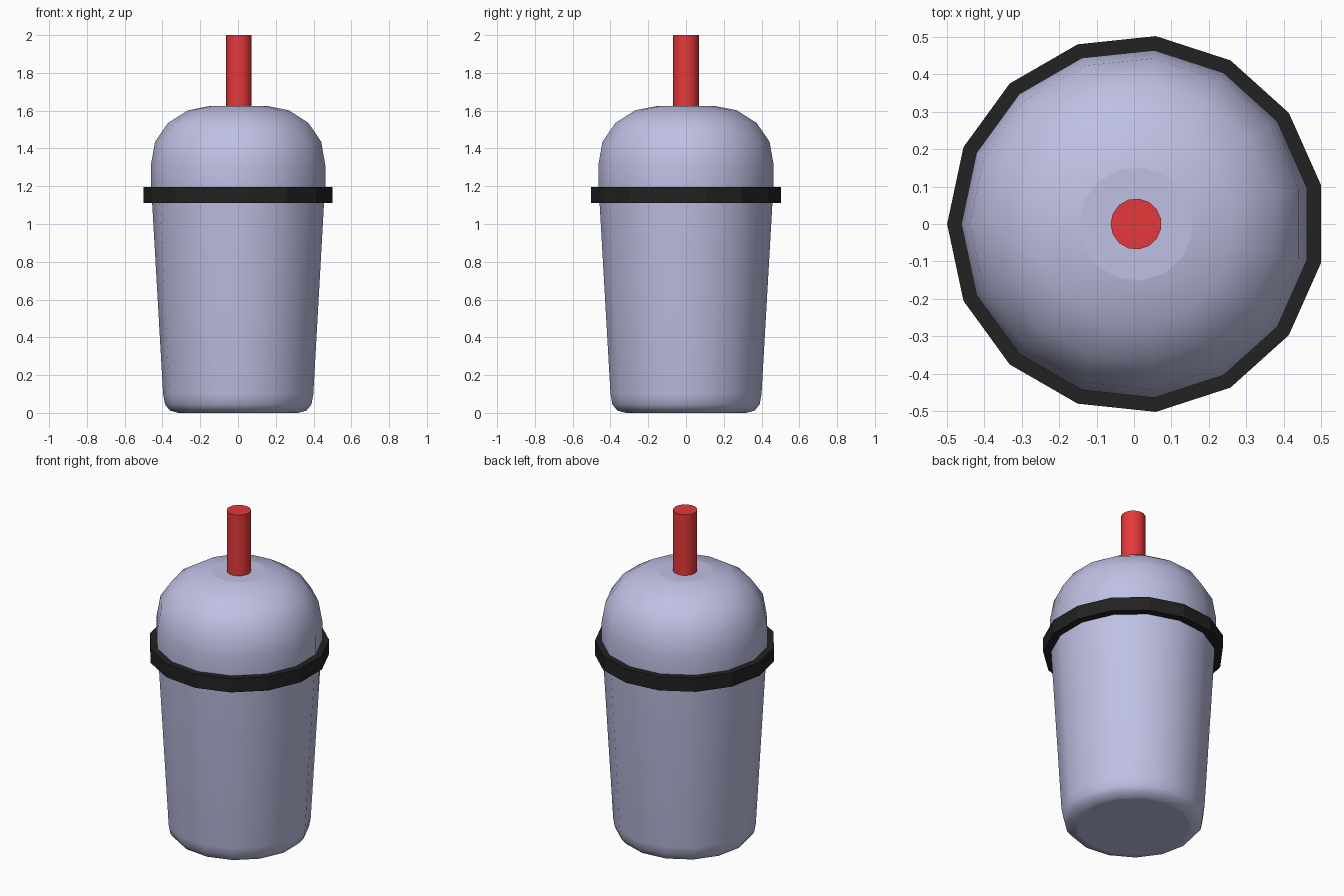
import bpy, bmesh, math

if "Cube" in bpy.data.objects:
    bpy.data.objects.remove(bpy.data.objects["Cube"])

SIDES = 15
CX = 0.0055  # odd-sided rings sit slightly off the bounding-box centre


def material(name, rgb):
    m = bpy.data.materials.new(name)
    m.diffuse_color = (*rgb, 1)
    m.use_nodes = True
    m.node_tree.nodes["Principled BSDF"].inputs["Base Color"].default_value = m.diffuse_color
    return m


def lathe(name, profile, mat, closed=False, smooth_angle=None):
    """Revolve (radius, z) points, with flat caps or as a closed ring."""
    bm = bmesh.new()
    rings = []
    for r, z in profile:
        ring = []
        for i in range(SIDES):
            a = math.pi + i * 2 * math.pi / SIDES
            ring.append(bm.verts.new((CX + r * math.cos(a), r * math.sin(a), z)))
        rings.append(ring)
    pairs = list(zip(rings, rings[1:]))
    if closed:
        pairs.append((rings[-1], rings[0]))
    for lo, hi in pairs:
        for i in range(SIDES):
            j = (i + 1) % SIDES
            bm.faces.new((lo[i], lo[j], hi[j], hi[i]))
    if not closed:
        bm.faces.new(rings[0][::-1])
        bm.faces.new(rings[-1])
    bmesh.ops.recalc_face_normals(bm, faces=bm.faces)
    me = bpy.data.meshes.new(name)
    bm.to_mesh(me)
    bm.free()
    ob = bpy.data.objects.new(name, me)
    bpy.context.collection.objects.link(ob)
    me.materials.append(mat)
    if smooth_angle:
        bpy.ops.object.select_all(action='DESELECT')
        ob.select_set(True)
        bpy.context.view_layer.objects.active = ob
        bpy.ops.object.shade_smooth_by_angle(angle=math.radians(smooth_angle))
        for p in me.polygons:  # end caps stay flat
            if len(p.vertices) > 4:
                p.use_smooth = False
    return ob


lilac = material("pale lilac", (0.52, 0.53, 0.77))
black = material("black", (0.016, 0.016, 0.016))
red = material("red", (0.79, 0.04, 0.042))

# Tapered cup and domed lid as one shell
lathe("cup_and_dome", [
    (0.32, 0.0), (0.365, 0.012), (0.392, 0.045), (0.402, 0.1),
    (0.46, 1.11), (0.467, 1.19), (0.467, 1.31), (0.445, 1.435),
    (0.376, 1.535), (0.27, 1.602), (0.152, 1.625)], lilac, smooth_angle=40)

# Lid rim band
lathe("lid_rim", [(0.505, 1.11), (0.505, 1.195), (0.455, 1.195), (0.455, 1.11)],
      black, closed=True)

# Straw
lathe("straw", [(0.068, 1.62), (0.068, 2.0)], red, smooth_angle=40)
